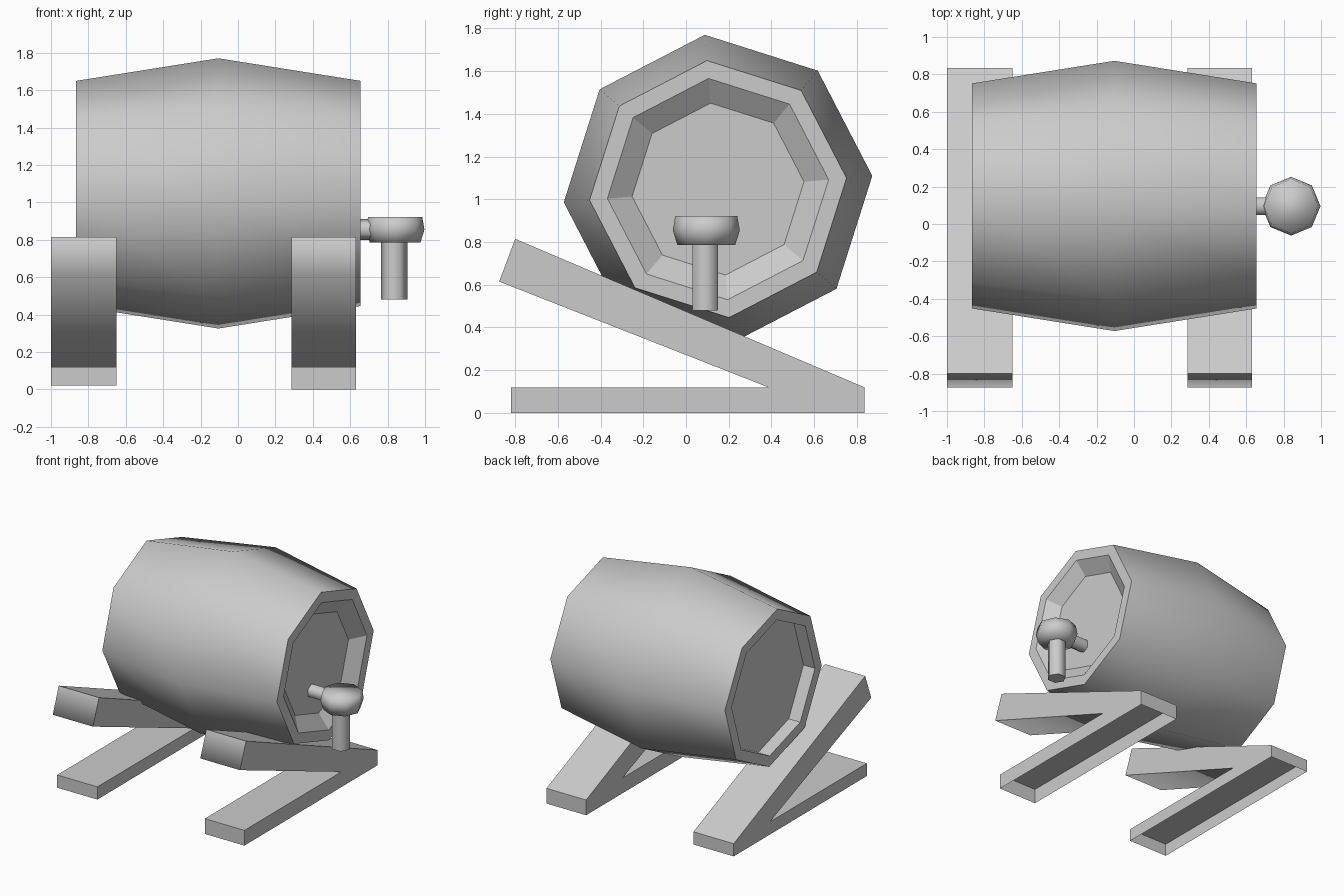
import bpy, bmesh
from math import cos, sin, radians, tau

cube = bpy.data.objects.get("Cube")
if cube:
    bpy.data.objects.remove(cube)

grey = bpy.data.materials.new("plain_grey")
grey.use_nodes = True
colour = (0.6, 0.6, 0.6, 1)
grey.diffuse_color = colour
grey.node_tree.nodes["Principled BSDF"].inputs["Base Color"].default_value = colour


def finish(name, bm):
    mesh = bpy.data.meshes.new(name)
    bm.to_mesh(mesh)
    bm.free()
    mesh.materials.append(grey)
    obj = bpy.data.objects.new(name, mesh)
    bpy.context.collection.objects.link(obj)
    return obj


def turned(name, profile, sides, place, start=0.0, smooth_strips=(), smooth_caps=False):
    """Closed turned solid; profile holds (position along axis, radius)."""
    bm = bmesh.new()
    angles = [start + tau * i / sides for i in range(sides)]
    rings = [[bm.verts.new(place(h, r * cos(a), r * sin(a))) for a in angles]
             for h, r in profile]
    for k, (low, high) in enumerate(zip(rings, rings[1:])):
        for i in range(sides):
            j = (i + 1) % sides
            face = bm.faces.new((low[i], low[j], high[j], high[i]))
            face.smooth = k in smooth_strips
    for ring in (rings[0], rings[-1]):
        bm.faces.new(ring).smooth = smooth_caps
    bmesh.ops.recalc_face_normals(bm, faces=bm.faces)
    return finish(name, bm)


def prism(name, outline, x0, x1):
    """Extrude a (y, z) outline from x0 to x1."""
    bm = bmesh.new()
    face = bm.faces.new([bm.verts.new((x0, y, z)) for y, z in outline])
    new = bmesh.ops.extrude_face_region(bm, geom=[face])["geom"]
    for v in new:
        if isinstance(v, bmesh.types.BMVert):
            v.co.x = x1
    bmesh.ops.recalc_face_normals(bm, faces=bm.faces)
    return bm


# Barrel with a straight recess at the back end and a sloped one at the tap end
turned("barrel",
       [(-0.765, 0.52), (-0.865, 0.52), (-0.865, 0.604), (-0.105, 0.725),
        (0.655, 0.604), (0.655, 0.52), (0.575, 0.404)],
       8, lambda h, u, v: (h, 0.15 + u, 1.048 + v),
       start=radians(4.9), smooth_strips=(2, 3))

# Tap: stem, rounded body and spout
turned("tap_stem", [(0.56, 0.055), (0.75, 0.055)], 6,
       lambda h, u, v: (h, 0.095 + v, 0.855 + u), smooth_strips=(0,))
turned("tap_body", [(0.785, 0.135), (0.855, 0.157), (0.922, 0.145)], 8,
       lambda h, u, v: (0.84 + u, 0.095 + v, h),
       smooth_strips=(0, 1), smooth_caps=True)
turned("tap_spout", [(0.48, 0.07), (0.80, 0.07)], 6,
       lambda h, u, v: (0.835 + u, 0.09 + v, h), smooth_strips=(0,))

# Two stands, each a base open underneath and a sloping arm
for side, x0, x1, floor in (("right", -1.0, -0.65, 0.02), ("left", 0.285, 0.63, 0.0)):
    bm = prism("base", [(-0.82, floor), (0.835, floor), (0.835, 0.12), (-0.82, 0.12)], x0, x1)
    bm.faces.ensure_lookup_table()
    bmesh.ops.delete(bm, geom=[f for f in bm.faces if f.normal.z < -0.9], context='FACES_ONLY')
    finish(side + "_stand_base", bm)

    bm = prism("arm", [(0.835, 0.12), (-0.80, 0.815), (-0.875, 0.615), (0.385, 0.12)], x0, x1)
    for face in bm.faces:
        face.smooth = True
    # Only the lower front edge is soft
    for edge in bm.edges:
        edge.smooth = all(v.co.y < -0.85 for v in edge.verts)
    finish(side + "_stand_arm", bm)
